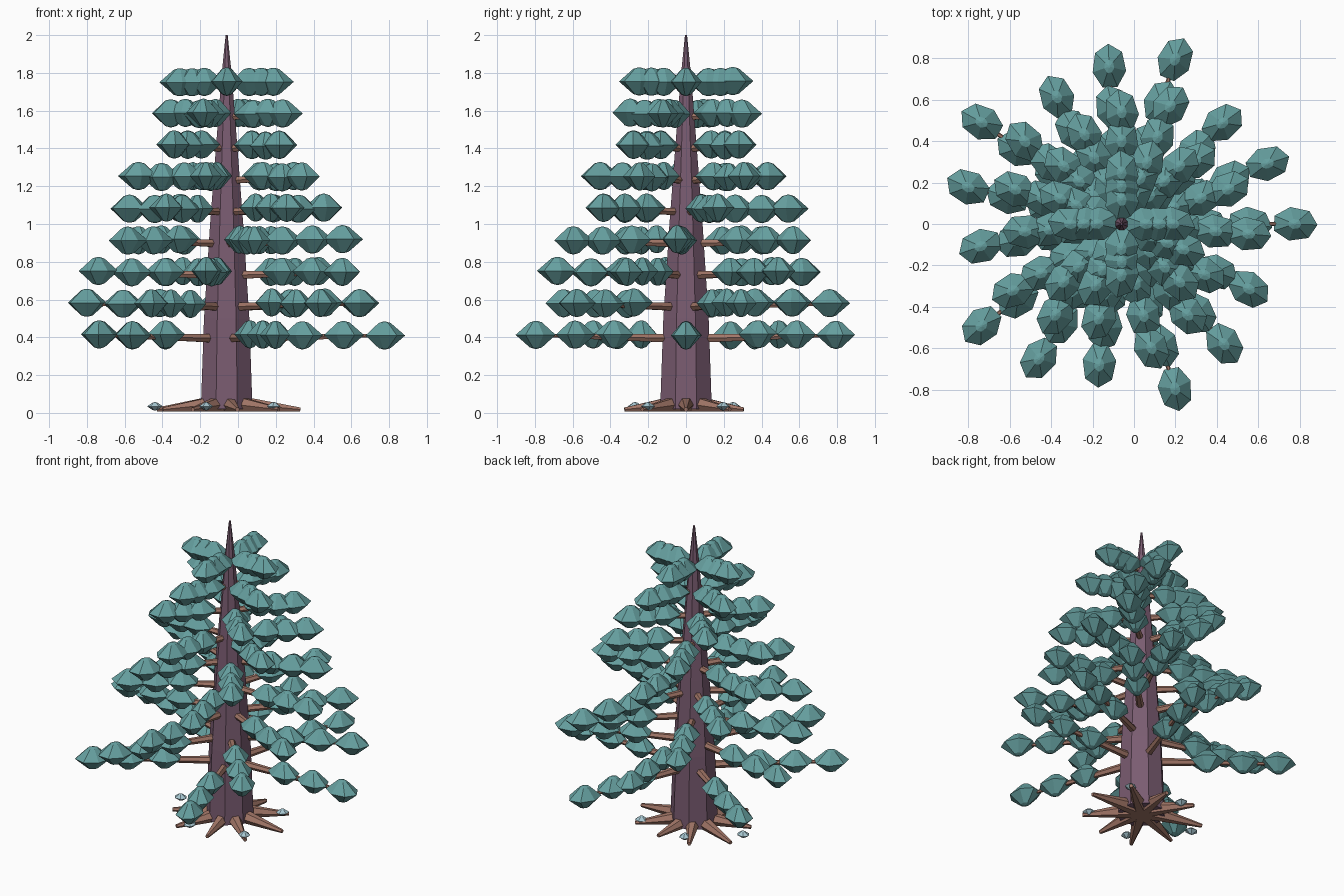
import bpy, bmesh, math, random
from mathutils import Vector, Matrix

random.seed(4)
if "Cube" in bpy.data.objects:
    bpy.data.objects.remove(bpy.data.objects["Cube"], do_unlink=True)

CENTRE = Vector((-0.06, 0, 0))


def material(name, rgb):
    linear = [((c / 255 + 0.055) / 1.055) ** 2.4 for c in rgb] + [1]
    mat = bpy.data.materials.new(name)
    mat.use_nodes = True
    mat.diffuse_color = linear
    mat.node_tree.nodes["Principled BSDF"].inputs["Base Color"].default_value = linear
    return mat


BARK = material("plum bark", (122, 92, 113))
WOOD = material("tan wood", (163, 119, 104))
NEEDLE = material("teal needles", (102, 160, 160))
STONE = material("pale blue stone", (168, 200, 210))


def finish(name, bm, mat):
    bmesh.ops.recalc_face_normals(bm, faces=bm.faces)
    mesh = bpy.data.meshes.new(name)
    bm.to_mesh(mesh)
    bm.free()
    mesh.materials.append(mat)
    obj = bpy.data.objects.new(name, mesh)
    obj.location = CENTRE
    bpy.context.collection.objects.link(obj)


def lathe(bm, profile, sides, matrix=Matrix(), phase=0.0):
    """Stack polygon rings of (radius, height) along local z, capped at both ends."""
    rings = []
    for r, z in profile:
        angles = [phase + math.tau * i / sides for i in range(sides)]
        rings.append([bm.verts.new(matrix @ Vector((r * math.cos(a), r * math.sin(a), z)))
                      for a in angles])
    for low, high in zip(rings, rings[1:]):
        for i in range(sides):
            j = (i + 1) % sides
            bm.faces.new((low[i], low[j], high[j], high[i]))
    bm.faces.new(rings[0])
    bm.faces.new(rings[-1])


def taper(bm, start, end, r0, r1, sides):
    axis = end - start
    matrix = Matrix.Translation(start) @ axis.to_track_quat("Z", "Y").to_matrix().to_4x4()
    lathe(bm, [(r0, 0), (r1, axis.length)], sides, matrix)


def clump(bm, centre, heading, size, sides=7):
    """Faceted double cone with small blunt caps, pointing along heading."""
    matrix = (Matrix.Translation(centre) @ Matrix.Rotation(heading, 4, "Z")
              @ Matrix.Diagonal((*size, 1)))
    lathe(bm, [(0.06, -1), (0.3, -0.9), (1, 0), (0.3, 0.9), (0.06, 1)], sides, matrix)


def polar(angle, radius, z):
    return Vector((radius * math.cos(angle), radius * math.sin(angle), z))


# Trunk
bm = bmesh.new()
lathe(bm, [(0.148, 0.02), (0.13, 0.5), (0.095, 1.0), (0.062, 1.4),
           (0.03, 1.78), (0.006, 2.0)], 8, phase=math.pi / 8)
finish("trunk", bm, BARK)

# Roots
bm = bmesh.new()
for i, reach in enumerate((0.39, 0.36, 0.31, 0.34, 0.39, 0.36, 0.36, 0.33, 0.36)):
    angle = math.tau * i / 9
    taper(bm, Vector((0, 0, 0.055)), polar(angle, reach, 0.018), 0.055, 0.012, 6)
finish("roots", bm, WOOD)

# Stones around the base
bm = bmesh.new()
for degrees, reach in ((321, 0.32), (38, 0.32), (113, 0.27), (177, 0.38), (248, 0.29)):
    a = math.radians(degrees)
    clump(bm, polar(a, reach, 0.035), a, (0.042, 0.036, 0.022), 6)
finish("stones", bm, STONE)

# Branch tiers, each turned an eighth of a half circle from the one below
for tier in range(9):
    z = 0.413 + 0.1675 * tier
    reach = 0.835 - 0.0735 * tier
    count = 5 if tier < 6 else 4
    wood, leaves = bmesh.new(), bmesh.new()
    for k in range(count):
        angle = math.pi / 8 * tier + math.tau * k / count
        taper(wood, Vector((0, 0, z - 0.02)), polar(angle, reach, z - 0.003),
              0.028 - 0.001 * tier, 0.008, 6)
        for share in (0.48, 0.74, 1):
            spot = polar(angle, reach * share, z + random.uniform(-0.004, 0.004))
            clump(leaves, spot, angle + random.uniform(-0.2, 0.2), (0.11, 0.083, 0.074))
    finish(f"branches_{tier + 1}", wood, WOOD)
    finish(f"needle_clumps_{tier + 1}", leaves, NEEDLE)
